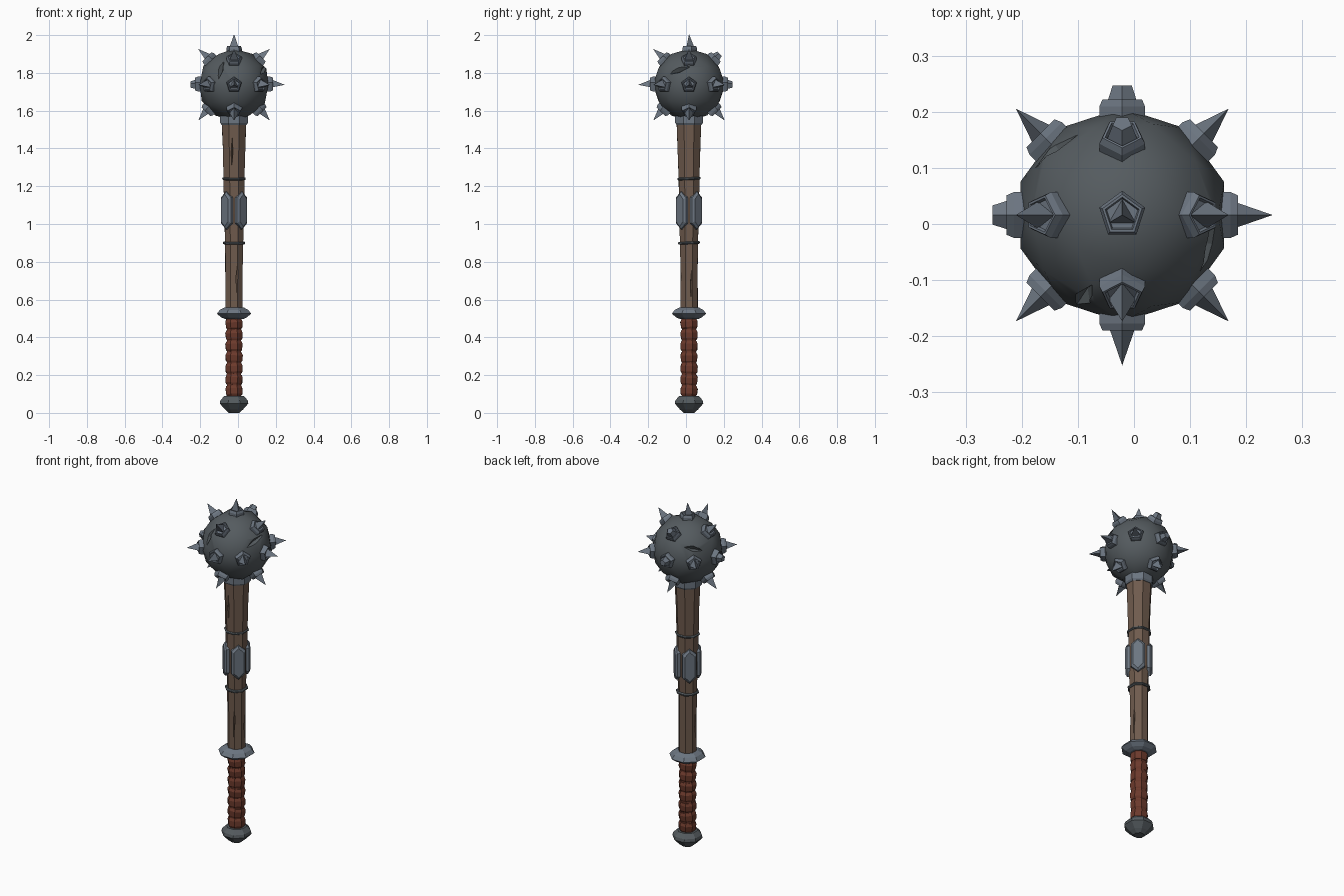
import bpy, bmesh, math, random
from mathutils import Vector, Matrix, Quaternion

if "Cube" in bpy.data.objects:
    bpy.data.objects.remove(bpy.data.objects["Cube"])

random.seed(4)
CX, CY = -0.021, 0.016            # axis of the club
BALL = Vector((CX, CY, 1.737))    # centre of the spiked head


def material(name, rgb):
    m = bpy.data.materials.new(name)
    m.diffuse_color = (*rgb, 1)
    m.use_nodes = True
    m.node_tree.nodes["Principled BSDF"].inputs["Base Color"].default_value = m.diffuse_color
    return m


WOOD = material("wood", (0.16, 0.105, 0.075))
LEATHER = material("leather", (0.15, 0.042, 0.025))
IRON = material("dark_iron", (0.09, 0.105, 0.115))
STEEL = material("steel", (0.15, 0.18, 0.22))


def finish(bm, name, mat, smooth=None):
    bmesh.ops.recalc_face_normals(bm, faces=bm.faces)
    me = bpy.data.meshes.new(name)
    bm.to_mesh(me)
    bm.free()
    ob = bpy.data.objects.new(name, me)
    bpy.context.collection.objects.link(ob)
    if mat:
        me.materials.append(mat)
    if smooth:
        bpy.ops.object.select_all(action='DESELECT')
        ob.select_set(True)
        bpy.context.view_layer.objects.active = ob
        bpy.ops.object.shade_smooth_by_angle(angle=math.radians(smooth))
    return ob


def loft(bm, profile, sides, mat=Matrix(), turn=0.0, jitter=0.0):
    """Stack of polygon rings (radius, height), capped; radius 0 makes a point."""
    rings = []
    for r, z in profile:
        if r == 0:
            rings.append([bm.verts.new(mat @ Vector((0, 0, z)))])
            continue
        ring = []
        for i in range(sides):
            a = math.pi / 2 + turn + math.tau * i / sides
            q = r + random.uniform(-jitter, jitter)
            ring.append(bm.verts.new(mat @ Vector((q * math.cos(a), q * math.sin(a), z))))
        rings.append(ring)
    for lo, hi in zip(rings, rings[1:]):
        for i in range(sides):
            j = (i + 1) % sides
            if len(hi) == 1:
                bm.faces.new((lo[i], lo[j], hi[0]))
            else:
                bm.faces.new((lo[i], lo[j], hi[j], hi[i]))
    for ring in (rings[0], rings[-1]):
        if len(ring) > 2:
            bm.faces.new(ring)


def turned(name, profile, sides, mat, jitter=0.0):
    bm = bmesh.new()
    loft(bm, profile, sides, Matrix.Translation((CX, CY, 0)), math.pi / sides, jitter)
    return finish(bm, name, mat)


def carve(target, gashes):
    """Cut pointed slits: (centre, normal, long direction, half length, half width, depth)."""
    for centre, n, along, length, width, depth in gashes:
        n = Vector(n).normalized()
        y = Vector(along)
        y = (y - n * y.dot(n)).normalized()
        x = y.cross(n)
        frame = Matrix((x, y, n)).transposed().to_4x4()
        bm = bmesh.new()
        loft(bm, [(1, -0.001), (0, 1)], 4)
        bm.verts.ensure_lookup_table()
        bmesh.ops.mirror(bm, geom=bm.verts[:] + bm.edges[:] + [f for f in bm.faces if len(f.verts) == 3],
                         axis='Z', merge_dist=0.01)
        bmesh.ops.delete(bm, geom=[f for f in bm.faces if len(f.verts) == 4], context='FACES_ONLY')
        bm.transform(Matrix.Translation(centre) @ frame @ Matrix.Diagonal((width, length, depth, 1)))
        cutter = finish(bm, "cutter", None)
        cutter.hide_render = True
        mod = target.modifiers.new("gash", 'BOOLEAN')
        mod.operation, mod.solver, mod.object = 'DIFFERENCE', 'EXACT', cutter
        bpy.context.view_layer.objects.active = target
        bpy.ops.object.modifier_apply(modifier=mod.name)
        bpy.data.objects.remove(cutter)


# Spiked head: faceted ball with battle gashes
bm = bmesh.new()
bmesh.ops.create_icosphere(bm, subdivisions=2, radius=0.191, matrix=Matrix.Translation(BALL))
ball = finish(bm, "ball", IRON, 25)
gashes = []
for n, along, length in [((-0.38, -0.8, 0.42), (0.1, 0, 1), 0.085),
                         ((0.85, -0.3, 0.42), (0, 1, 0.25), 0.095),
                         ((-0.65, 0.65, 0.4), (1, 1, 0.4), 0.07)]:
    d = Vector(n).normalized()
    gashes.append((BALL + d * 0.184, d, along, length, 0.016, 0.025))
carve(ball, gashes)

# Spikes: five-sided sockets with three-sided points, a few broken off
bm = bmesh.new()
dirs = [(0, 0, 1)]
dirs += [(math.cos(k * math.pi / 4), math.sin(k * math.pi / 4), 0) for k in range(8)]
dirs += [(x, y, z) for z in (1, -1) for x, y in ((1, 0), (-1, 0), (0, 1), (0, -1))]
broken = [(-1, 0, 0), (0, 1, 0), (0, 1, 1)]
for v in dirs:
    d = Vector(v).normalized()
    q = Quaternion() if d.z > 0.99 else d.to_track_quat('Z', 'Y')
    m = Matrix.Translation(BALL) @ q.to_matrix().to_4x4()
    loft(bm, [(0.043, 0.16), (0.043, 0.193), (0.037, 0.206), (0.032, 0.206), (0.029, 0.199)], 5, m)
    if any((Vector(b).normalized() - d).length < 0.01 for b in broken):
        loft(bm, [(0.029, 0.198), (0.018, 0.231)], 5, m)
    else:
        loft(bm, [(0.028, 0.198), (0, 0.268)], 3, m)
finish(bm, "spikes", STEEL)

# Neck collar under the ball
turned("neck_collar", [(0.072, 1.525), (0.079, 1.535), (0.079, 1.575), (0.072, 1.585)], 8, STEEL)

# Wooden shaft with cracks
shaft = turned("shaft", [(0.05, 0.52), (0.049, 0.7), (0.051, 0.9), (0.057, 1.05), (0.060, 1.24),
                         (0.065, 1.4), (0.070, 1.54)], 8, WOOD, 0.0015)
cracks = []
for a, z, length, r in [(-100, 1.38, 0.1, 0.061), (-70, 0.72, 0.1, 0.046), (-10, 1.42, 0.08, 0.062),
                        (15, 0.68, 0.1, 0.045), (80, 1.4, 0.1, 0.061), (100, 0.76, 0.09, 0.046),
                        (170, 1.36, 0.09, 0.06), (190, 0.7, 0.1, 0.045)]:
    n = Vector((math.cos(math.radians(a)), math.sin(math.radians(a)), 0))
    cracks.append((Vector((CX, CY, z)) + n * r, n, (0.02, 0.03, 1), length, 0.005, 0.014))
carve(shaft, cracks)

# Four pointed plates around the middle of the shaft
bm = bmesh.new()
for k in range(4):
    frame = Matrix.Translation((CX, CY, 1.072)) @ Matrix.Rotation(math.pi / 4 + k * math.pi / 2, 4, 'Z')
    layers = []
    for x, s in ((0.045, 1.0), (0.061, 1.0), (0.071, 0.72)):
        outline = [(-0.037, -0.068), (0, -0.1), (0.037, -0.068), (0.037, 0.068), (0, 0.1), (-0.037, 0.068)]
        layers.append([bm.verts.new(frame @ Vector((x, y * s, z * (0.5 + s / 2)))) for y, z in outline])
    for lo, hi in zip(layers, layers[1:]):
        for i in range(6):
            j = (i + 1) % 6
            bm.faces.new((lo[i], lo[j], hi[j], hi[i]))
    bm.faces.new(layers[0])
    bm.faces.new(layers[-1])
finish(bm, "middle_plates", STEEL)

# Thin wire bands above and below the plates
for name, z, r in (("upper_band", 1.24, 0.067), ("lower_band", 0.9, 0.063)):
    bm = bmesh.new()
    tilt = Matrix.Translation((CX, CY, z)) @ Matrix.Rotation(0.04, 4, 'X')
    loft(bm, [(r - 0.006, -0.007), (r, -0.003), (r, 0.003), (r - 0.006, 0.007)], 8, tilt, math.pi / 8, 0.001)
    finish(bm, name, IRON)

# Guard
turned("guard", [(0.055, 0.498), (0.075, 0.507), (0.098, 0.525), (0.082, 0.545), (0.058, 0.557)], 8, STEEL)

# Grip core and leather wraps
turned("grip_core", [(0.041, 0.07), (0.041, 0.51)], 8, LEATHER)
bm = bmesh.new()
step = 0.059
for i in range(7):
    m = Matrix.Translation((CX, CY, 0.117 + step * i)) @ Matrix.Rotation(random.uniform(-0.07, 0.07), 4, 'Y') \
        @ Matrix.Rotation(random.uniform(-0.07, 0.07), 4, 'X')
    loft(bm, [(0.041, -0.027), (0.047, -0.017), (0.049, 0.012), (0.042, 0.027)], 8, m, math.pi / 8, 0.0015)
finish(bm, "grip_wraps", LEATHER)

# Pommel
turned("pommel", [(0.03, 0.0), (0.052, 0.018), (0.082, 0.05), (0.078, 0.067), (0.055, 0.09)], 8, IRON)
